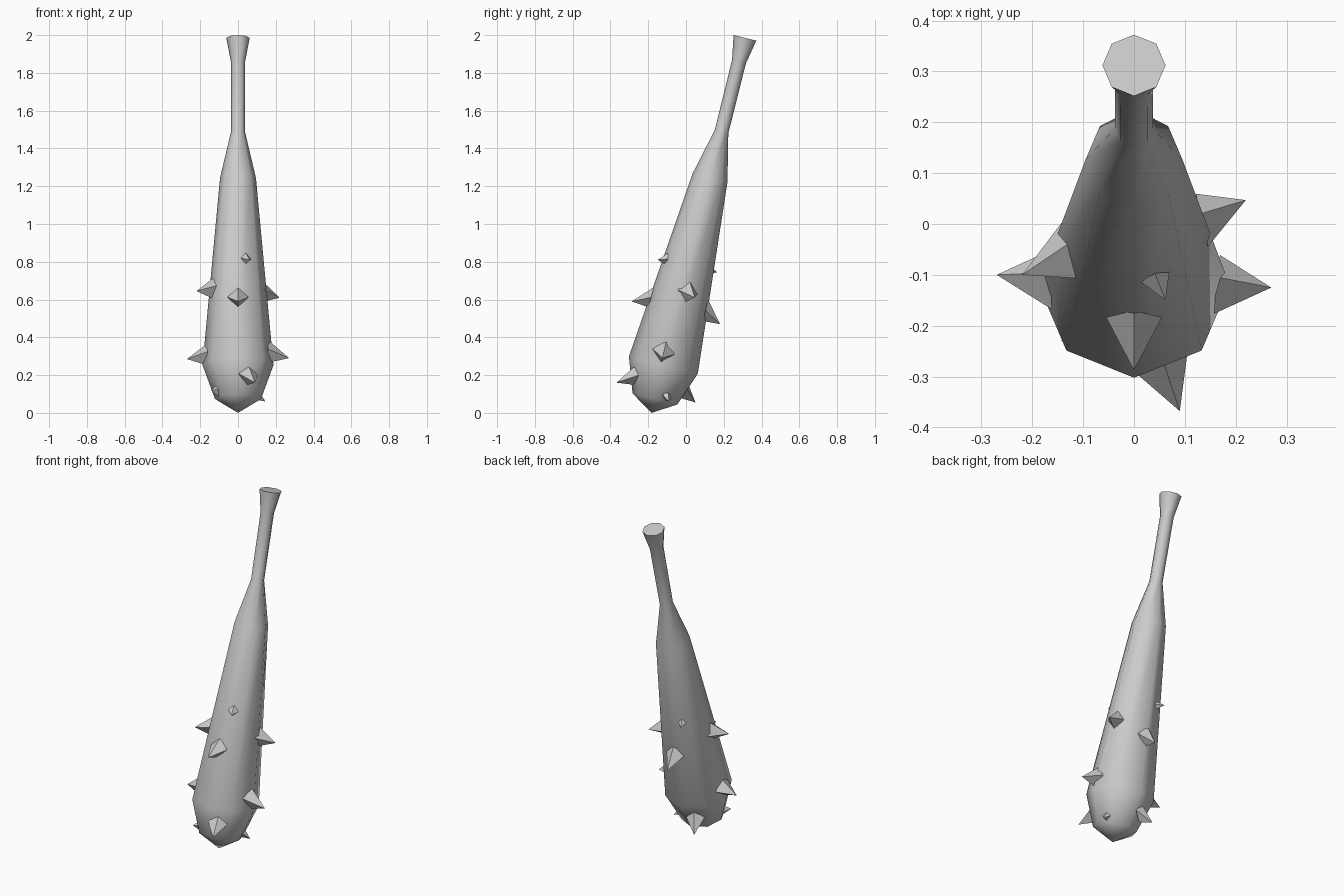
import bpy, bmesh, math
from mathutils import Vector, Matrix

if "Cube" in bpy.data.objects:
    bpy.data.objects.remove(bpy.data.objects["Cube"])

TILT = math.radians(14)
TIP = Vector((0, -0.183, 0))
AXIS = Vector((0, math.sin(TILT), math.cos(TILT)))


def add_object(name, bm):
    bmesh.ops.recalc_face_normals(bm, faces=bm.faces)
    mesh = bpy.data.meshes.new(name)
    bm.to_mesh(mesh)
    bm.free()
    obj = bpy.data.objects.new(name, mesh)
    bpy.context.collection.objects.link(obj)
    return obj


# Club body: eight-sided turned profile (radius, distance along the leaning axis)
profile = [(0.122, 0.076), (0.188, 0.261), (0.095, 1.283),
           (0.037, 1.534), (0.038, 1.917), (0.062, 2.046)]
bm = bmesh.new()
rings = [[bm.verts.new((r * math.cos(k * math.pi / 4), r * math.sin(k * math.pi / 4), h))
          for k in range(8)] for r, h in profile]
end = bm.verts.new((0, 0, 0))
for k in range(8):
    n = (k + 1) % 8
    bm.faces.new((end, rings[0][n], rings[0][k]))
    for a, b in zip(rings, rings[1:]):
        bm.faces.new((a[k], a[n], b[n], b[k]))
bm.faces.new(rings[-1])
bmesh.ops.transform(bm, matrix=Matrix.Translation(TIP) @ Matrix.Rotation(-TILT, 4, 'X'),
                    verts=bm.verts)
club = add_object("club_body", bm)
bpy.context.view_layer.objects.active = club
club.select_set(True)
bpy.ops.object.shade_smooth_by_angle(angle=math.radians(60))
club.select_set(False)


# Spikes: four-sided pyramids, base lying on the club surface
def spike(name, base, tip, size):
    base, tip = Vector(base), Vector(tip)
    out = base - TIP
    out = (out - AXIS * out.dot(AXIS)).normalized()
    side = AXIS.cross(out)
    centre = base - out * 0.012
    bm = bmesh.new()
    corners = [bm.verts.new(centre + d * size) for d in (AXIS, side, -AXIS, -side)]
    point = bm.verts.new(tip)
    bm.faces.new(corners)
    for k in range(4):
        bm.faces.new((corners[k], corners[(k + 1) % 4], point))
    add_object(name, bm)


# name, base centre, tip, half width
spikes = [
    ("left_low_spike", (-0.175, -0.11, 0.31), (-0.27, -0.10, 0.285), 0.06),
    ("right_low_spike", (0.175, -0.12, 0.325), (0.27, -0.125, 0.29), 0.06),
    ("front_low_spike", (0.055, -0.275, 0.21), (0.09, -0.368, 0.16), 0.06),
    ("front_high_spike", (0, -0.195, 0.615), (0, -0.288, 0.59), 0.055),
    ("left_high_spike", (-0.14, -0.055, 0.66), (-0.22, -0.10, 0.645), 0.058),
    ("right_high_spike", (0.145, 0.01, 0.64), (0.22, 0.047, 0.61), 0.055),
    ("front_small_spike", (0.045, -0.115, 0.82), (0.062, -0.15, 0.81), 0.03),
    ("back_high_spike", (0, 0.115, 0.54), (0, 0.18, 0.47), 0.058),
    ("back_small_spike", (-0.065, 0.125, 0.755), (-0.08, 0.165, 0.745), 0.026),
    ("back_low_spike", (-0.06, 0.0, 0.125), (-0.09, 0.05, 0.055), 0.052),
    ("right_small_spike", (0.11, -0.10, 0.10), (0.145, -0.09, 0.06), 0.033),
    ("left_small_spike", (-0.115, -0.205, 0.12), (-0.143, -0.23, 0.12), 0.033),
]
for s in spikes:
    spike(*s)
